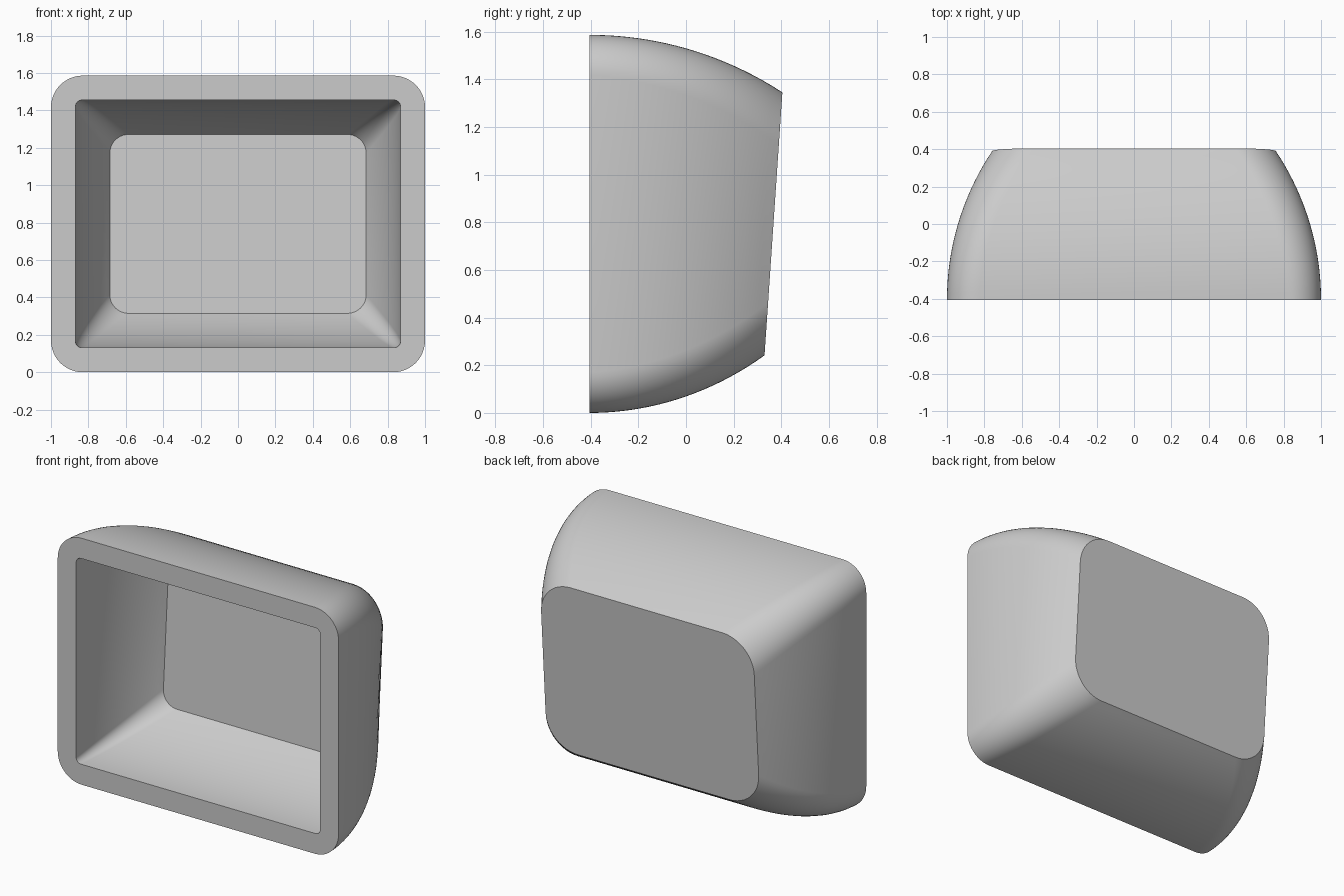
import bpy, bmesh
from math import sqrt, sin, cos, pi

if "Cube" in bpy.data.objects:
    bpy.data.objects.remove(bpy.data.objects["Cube"])

HALF_H = 0.793     # half the height of the front rim
FRONT = -0.405     # y of the front rim
TILT = 0.068       # lean of the back wall
CORNER_STEPS = 12
DEPTH_STEPS = 20


def rounded_rect(half_w, half_h, radius):
    """Points of a rounded rectangle around the middle of the housing."""
    points = []
    for corner, (sx, sz) in enumerate([(1, 1), (-1, 1), (-1, -1), (1, -1)]):
        for i in range(CORNER_STEPS + 1):
            a = (corner + i / CORNER_STEPS) * pi / 2
            points.append((sx * (half_w - radius) + radius * cos(a),
                           HALF_H + sz * (half_h - radius) + radius * sin(a)))
    return points


def arched_rings(wall, arc, reach, depth, r_front, r_back):
    """Rings from the rim to the back, drawn in along a circular arc."""
    def section(t):
        inset = wall + arc - sqrt(arc ** 2 - (reach * t) ** 2)
        return rounded_rect(1 - inset, HALF_H - inset,
                            r_front + (r_back - r_front) * t)
    back = section(1)
    rings = []
    for step in range(DEPTH_STEPS + 1):
        t = step / DEPTH_STEPS
        rings.append([(x, FRONT + t * (depth + TILT * zb), z)
                      for (x, z), (_, zb) in zip(section(t), back)])
    return rings


# Outer shell and the recess, joined by the flat front rim
outer = arched_rings(0, 1.48, 0.81, 0.718, 0.17, 0.22)
inner = arched_rings(0.131, 1.35, 0.68, 0.597, 0.035, 0.1)

bm = bmesh.new()
loops = [[bm.verts.new(p) for p in ring] for ring in outer[::-1] + inner]
for a, b in zip(loops, loops[1:]):
    for i in range(len(a)):
        j = (i + 1) % len(a)
        bm.faces.new((a[i], a[j], b[j], b[i]))

# Flat back wall, outside and inside
bm.faces.new(loops[0])
bm.faces.new(loops[-1])
bmesh.ops.recalc_face_normals(bm, faces=bm.faces)

mesh = bpy.data.meshes.new("housing")
bm.to_mesh(mesh)
bm.free()
housing = bpy.data.objects.new("housing", mesh)
bpy.context.collection.objects.link(housing)

# Plain grey finish
grey = bpy.data.materials.new("light grey")
grey.use_nodes = True
colour = (0.6, 0.6, 0.6, 1)
grey.diffuse_color = colour
for node in grey.node_tree.nodes:
    if node.type == "BSDF_PRINCIPLED":
        node.inputs["Base Color"].default_value = colour
mesh.materials.append(grey)

bpy.ops.object.select_all(action="DESELECT")
housing.select_set(True)
bpy.context.view_layer.objects.active = housing
bpy.ops.object.shade_smooth_by_angle(angle=pi / 6)
